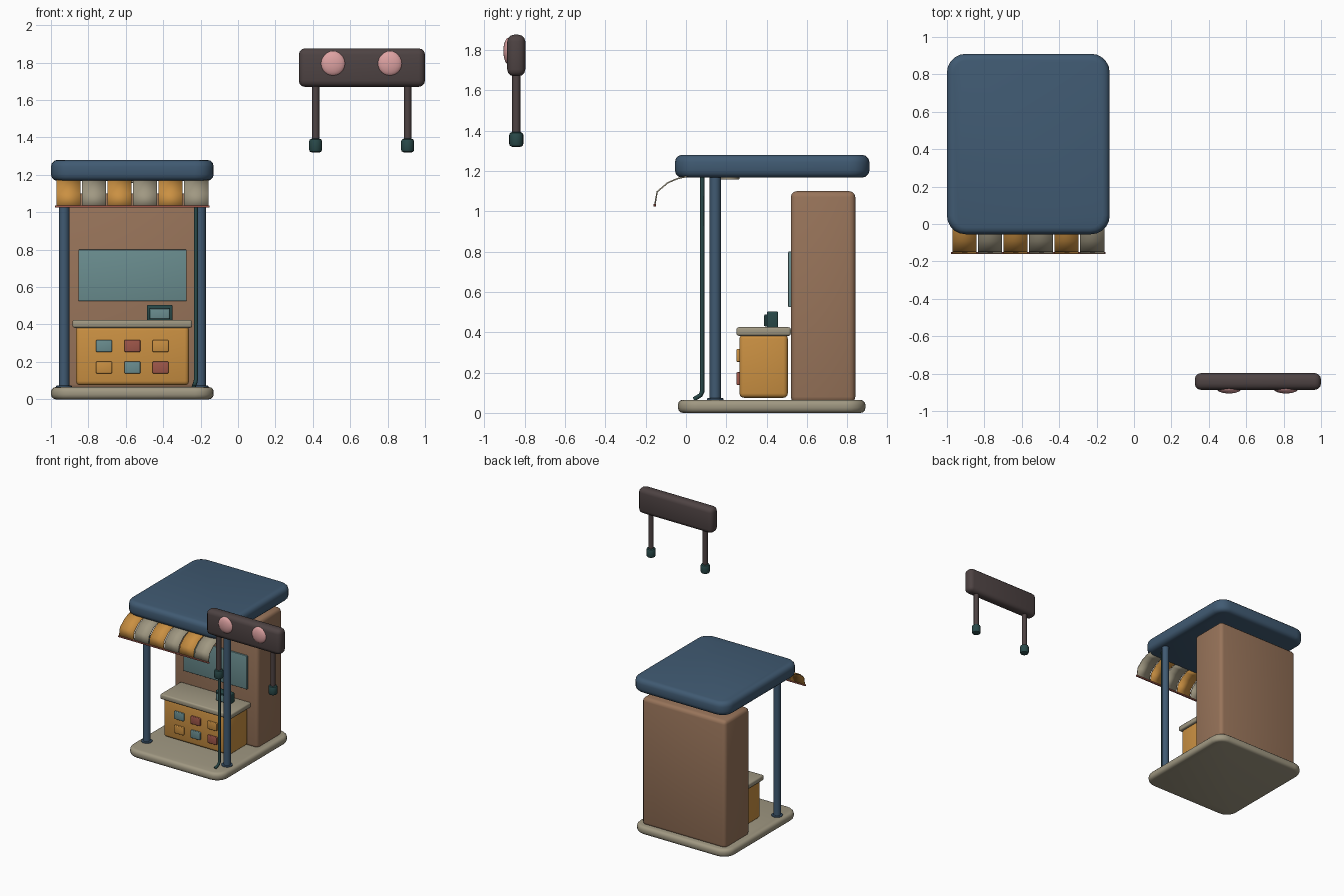
import bpy, bmesh
from math import radians
from mathutils import Matrix, Vector

cube = bpy.data.objects.get("Cube")
if cube:
    bpy.data.objects.remove(cube, do_unlink=True)


def material(name, *rgb):
    lin = [((c / 255 + 0.055) / 1.055) ** 2.4 for c in rgb] + [1.0]
    m = bpy.data.materials.new(name)
    m.use_nodes = True
    m.diffuse_color = lin
    m.node_tree.nodes["Principled BSDF"].inputs["Base Color"].default_value = lin
    return m


BLUE = material("slate blue", 64, 90, 114)
BROWN = material("warm brown", 152, 116, 90)
ORANGE = material("amber", 202, 144, 66)
BEIGE = material("stone beige", 160, 152, 130)
TEAL = material("pale teal", 106, 141, 143)
RED = material("brick red", 158, 86, 73)
PINK = material("soft pink", 222, 162, 162)
DARK = material("dark umber", 78, 67, 67)
GREEN = material("deep green", 41, 73, 73)


def finish(name, bm, mat):
    bmesh.ops.recalc_face_normals(bm, faces=bm.faces)
    mesh = bpy.data.meshes.new(name)
    bm.to_mesh(mesh)
    bm.free()
    mesh.materials.append(mat)
    ob = bpy.data.objects.new(name, mesh)
    bpy.context.collection.objects.link(ob)
    bpy.ops.object.select_all(action='DESELECT')
    ob.select_set(True)
    bpy.context.view_layer.objects.active = ob
    bpy.ops.object.shade_smooth_by_angle(angle=radians(38))
    return ob


def box(name, x, y, z, mat, edge=0.01, corner=0.0):
    """Box between (min, max) pairs; corner rounds the plan, edge rounds the rims."""
    bm = bmesh.new()
    bmesh.ops.create_cube(bm, size=1)
    for v in bm.verts:
        v.co = [lo + (c + 0.5) * (hi - lo) for c, (lo, hi) in zip(v.co, (x, y, z))]
    if corner:
        upright = [e for e in bm.edges if abs(e.verts[0].co.z - e.verts[1].co.z) > 1e-4]
        bmesh.ops.bevel(bm, geom=upright, offset=corner, segments=5,
                        profile=0.5, affect='EDGES')
        bm.normal_update()
        rims = {e for f in bm.faces if abs(f.normal.z) > 0.9 for e in f.edges}
    else:
        rims = set(bm.edges)
    bmesh.ops.bevel(bm, geom=list(rims), offset=edge, segments=3,
                    profile=0.5, affect='EDGES')
    return finish(name, bm, mat)


def rod(name, x, y, z, radius, mat, edge=0.0):
    bm = bmesh.new()
    bmesh.ops.create_cone(bm, cap_ends=True, segments=16, radius1=radius, radius2=radius,
                          depth=z[1] - z[0],
                          matrix=Matrix.Translation((x, y, (z[0] + z[1]) / 2)))
    if edge:
        rims = [e for e in bm.edges if abs(e.verts[0].co.z - e.verts[1].co.z) < 1e-4]
        bmesh.ops.bevel(bm, geom=rims, offset=edge, segments=2, profile=0.5, affect='EDGES')
    return finish(name, bm, mat)


MID = -0.565  # booth centre line

# Booth shell: floor, roof, rear cabinet and its window
box("floor_slab", (-1, -0.13), (-0.04, 0.89), (0, 0.065), BEIGE, 0.025, 0.1)
box("roof_slab", (-1, -0.13), (-0.055, 0.91), (1.167, 1.28), BLUE, 0.036, 0.1)
box("rear_cabinet", (MID - 0.38, MID + 0.38), (0.52, 0.84), (0.05, 1.1), BROWN, 0.03)
box("window_panel", (-0.853, -0.275), (0.507, 0.53), (0.525, 0.8), TEAL, 0.004)
rod("ceiling_lamp", MID, 0.215, (1.157, 1.175), 0.05, BEIGE, 0.004)

# Front posts with base collars
for side, s in (("right", -1), ("left", 1)):
    px = MID + s * 0.365
    rod(f"{side}_post", px, 0.145, (0.05, 1.18), 0.028, BLUE)
    rod(f"{side}_post_collar", px, 0.145, (0.06, 0.073), 0.042, BLUE, 0.004)

# Drain pipe kicking forward at the floor
pipe = bpy.data.curves.new("drain_pipe", 'CURVE')
pipe.dimensions = '3D'
pipe.bevel_depth = 0.011
pipe.bevel_resolution = 2
pipe.use_fill_caps = True
path = pipe.splines.new('POLY')
points = [(-0.225, 0.08, 1.175), (-0.225, 0.08, 0.105),
          (-0.229, 0.072, 0.088), (-0.237, 0.04, 0.068)]
path.points.add(len(points) - 1)
for p, co in zip(path.points, points):
    p.co = (*co, 1)
pipe.materials.append(GREEN)
bpy.context.collection.objects.link(bpy.data.objects.new("drain_pipe", pipe))

# Counter with six drawer buttons
box("counter_body", (-0.866, -0.262), (0.265, 0.505), (0.075, 0.39), ORANGE, 0.022)
box("counter_top", (-0.885, -0.245), (0.25, 0.52), (0.382, 0.425), BEIGE, 0.012)
rows = ((0.285, (TEAL, RED, ORANGE)), (0.17, (ORANGE, TEAL, RED)))
for r, (bz, mats) in enumerate(rows):
    for c, mat in enumerate(mats):
        bx = MID + (c - 1) * 0.151
        box(f"counter_button_{r}_{c}", (bx - 0.043, bx + 0.043), (0.25, 0.275),
            (bz - 0.032, bz + 0.032), mat, 0.006)

# Small till on the counter
box("till_body", (-0.487, -0.35), (0.402, 0.457), (0.42, 0.504), GREEN, 0.008)
box("till_frame", (-0.474, -0.363), (0.39, 0.41), (0.428, 0.489), GREEN, 0.004)
box("till_screen", (-0.468, -0.369), (0.387, 0.395), (0.432, 0.484), TEAL, 0.002)

# Striped awning swept from one side profile
profile = [(0.01, 1.174), (-0.04, 1.163), (-0.09, 1.142), (-0.143, 1.097), (-0.155, 1.03)]
WIDTH = 0.82 / 6
for i in range(6):
    x0 = MID - 0.41 + i * WIDTH
    bm = bmesh.new()
    pairs = [[bm.verts.new((x, y, z)) for x in (x0 + 0.004, x0 + WIDTH - 0.004)]
             for y, z in profile]
    for a, b in zip(pairs, pairs[1:]):
        bm.faces.new((a[0], a[1], b[1], b[0]))
    strip = finish(f"awning_stripe_{i}", bm, BEIGE if i % 2 else ORANGE)
    solid = strip.modifiers.new("thickness", 'SOLIDIFY')
    solid.thickness = 0.007
    solid.offset = 0
box("awning_trim", (MID - 0.413, MID + 0.413), (-0.161, -0.149), (1.024, 1.036), RED, 0.003)

# Separate hanging sign with two lamps and two legs
box("sign_board", (0.325, 1.0), (-0.887, -0.797), (1.67, 1.876), DARK, 0.034)
for side, lx, fx in (("right", 0.508, 0.415), ("left", 0.812, 0.907)):
    bm = bmesh.new()
    bmesh.ops.create_uvsphere(bm, u_segments=24, v_segments=12, radius=1)
    bmesh.ops.scale(bm, vec=Vector((0.066, 0.025, 0.066)), verts=bm.verts)
    bmesh.ops.translate(bm, vec=Vector((lx, -0.881, 1.795)), verts=bm.verts)
    finish(f"sign_lamp_{side}", bm, PINK)
    rod(f"sign_leg_{side}", fx, -0.842, (1.38, 1.69), 0.02, DARK)
    rod(f"sign_foot_{side}", fx, -0.842, (1.32, 1.393), 0.035, GREEN, 0.014)
